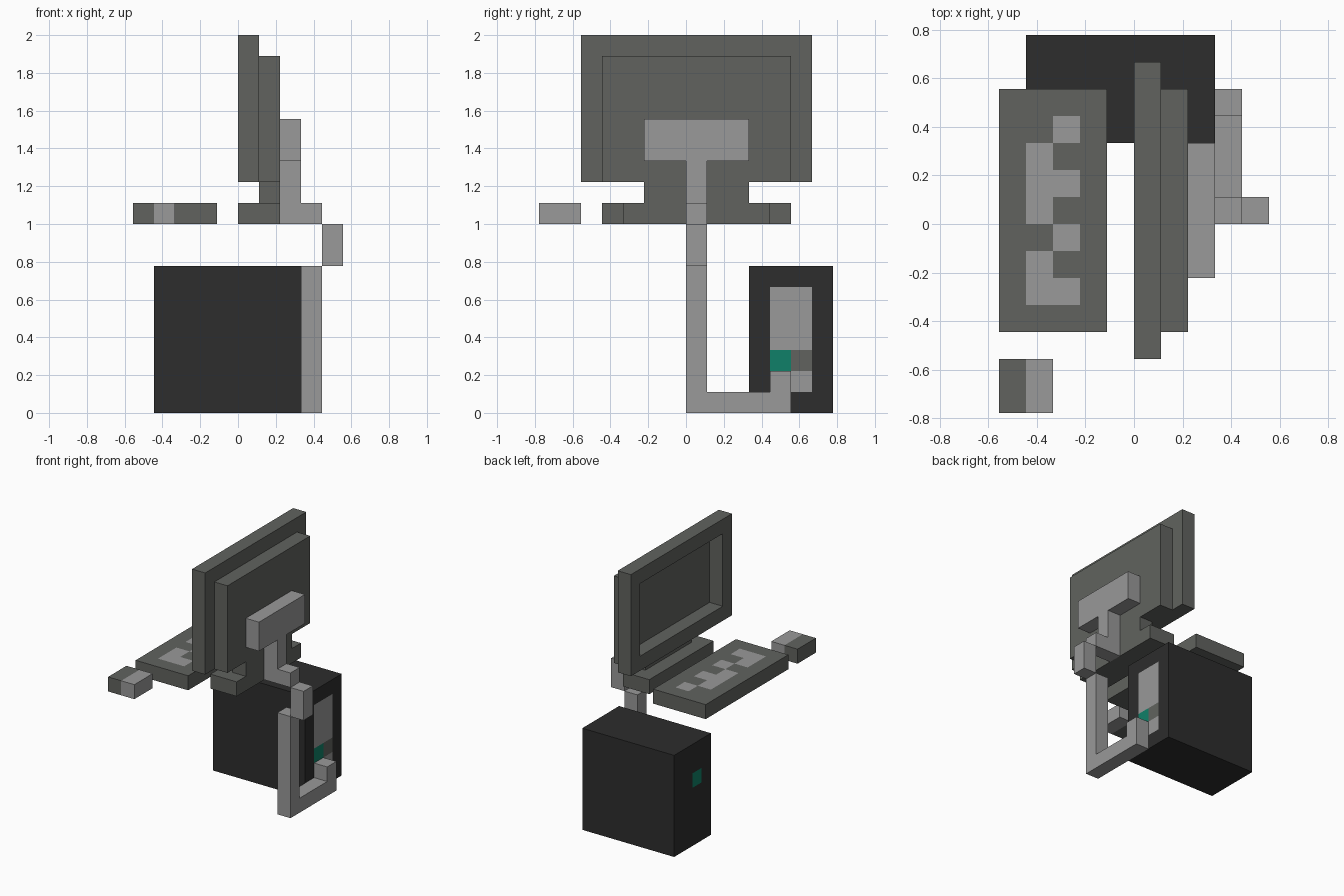
import bpy, bmesh, math
from mathutils import Vector

if "Cube" in bpy.data.objects:
    bpy.data.objects.remove(bpy.data.objects["Cube"])

U = 1 / 9  # size of one block


def material(name, rgb):
    m = bpy.data.materials.new(name)
    m.diffuse_color = (*rgb, 1)
    m.use_nodes = True
    m.node_tree.nodes["Principled BSDF"].inputs["Base Color"].default_value = m.diffuse_color
    return m


GREY, LIGHT, BLACK, TEAL = range(4)
MATS = [material("mid grey plastic", (0.119, 0.124, 0.114)),
        material("light grey plastic", (0.319, 0.319, 0.319)),
        material("black case", (0.026, 0.026, 0.026)),
        material("teal light", (0.005, 0.216, 0.138))]


def cells(lo, hi):
    """All block cells between two corners."""
    return {(x, y, z) for x in range(lo[0], hi[0])
            for y in range(lo[1], hi[1]) for z in range(lo[2], hi[2])}


def blocks(name, solid, base, paint=()):
    """Skin a set of cells; paint is a list of (colour, cells)."""
    colour = {c: base for c in solid}
    for mat, patch in paint:
        colour.update({c: mat for c in patch})
    bm = bmesh.new()
    verts = {}

    def vert(p):
        key = tuple(round(v) for v in p)
        if key not in verts:
            verts[key] = bm.verts.new(Vector(key) * U)
        return verts[key]

    for c in sorted(solid):
        for axis in range(3):
            a, b = (axis + 1) % 3, (axis + 2) % 3
            for side in (0, 1):
                near = list(c)
                near[axis] += 2 * side - 1
                if tuple(near) in solid:
                    continue
                ring = []
                for da, db in ((0, 0), (1, 0), (1, 1), (0, 1)):
                    p = list(c)
                    p[axis] += side
                    p[a] += da
                    p[b] += db
                    ring.append(vert(p))
                face = bm.faces.new(ring if side else ring[::-1])
                face.material_index = colour[c]
    # merge flat areas of one colour
    bmesh.ops.dissolve_limit(bm, angle_limit=math.radians(1), verts=bm.verts[:],
                             edges=bm.edges[:], delimit={'MATERIAL'})
    mesh = bpy.data.meshes.new(name)
    bm.to_mesh(mesh)
    bm.free()
    for m in MATS:
        mesh.materials.append(m)
    obj = bpy.data.objects.new(name, mesh)
    bpy.context.collection.objects.link(obj)


# Monitor: open frame in front, screen panel behind, neck and foot
frame = cells((0, -5, 11), (1, 6, 18)) - cells((0, -4, 12), (1, 5, 17))
blocks("monitor", frame | cells((1, -4, 11), (2, 5, 17))
       | cells((1, -2, 10), (2, 3, 11)) | cells((0, -3, 9), (2, 4, 10)), GREY)

# Rear housing of the monitor
blocks("monitor_rear_housing", cells((2, -2, 12), (3, 3, 14)), LIGHT)

# Cable from the monitor down to the computer
blocks("cable", cells((2, 0, 9), (3, 1, 12)) | cells((3, 0, 9), (4, 1, 10))
       | cells((4, 0, 7), (5, 1, 9)) | cells((3, 0, 0), (4, 1, 7))
       | cells((3, 1, 0), (4, 5, 1)) | cells((3, 4, 1), (4, 5, 2)), LIGHT)

# Keyboard with a pattern of light keys
keys = (cells((-3, 3, 9), (-2, 4, 10)) | cells((-4, 0, 9), (-3, 3, 10))
        | cells((-3, 1, 9), (-2, 2, 10)) | cells((-3, -1, 9), (-2, 0, 10))
        | cells((-4, -3, 9), (-3, -1, 10)) | cells((-3, -3, 9), (-2, -2, 10)))
blocks("keyboard", cells((-5, -4, 9), (-1, 5, 10)), GREY, [(LIGHT, keys)])

# Mouse, half dark and half light
blocks("mouse", cells((-5, -7, 9), (-3, -5, 10)), GREY,
       [(LIGHT, cells((-4, -7, 9), (-3, -5, 10)))])

# Computer case: port panel at the rear, power light at the front
blocks("computer_case", cells((-4, 3, 0), (3, 7, 7)), BLACK,
       [(LIGHT, cells((2, 4, 1), (3, 6, 6))),
        (GREY, {(2, 5, 2)}), (TEAL, {(2, 4, 2), (-4, 4, 4)})])
